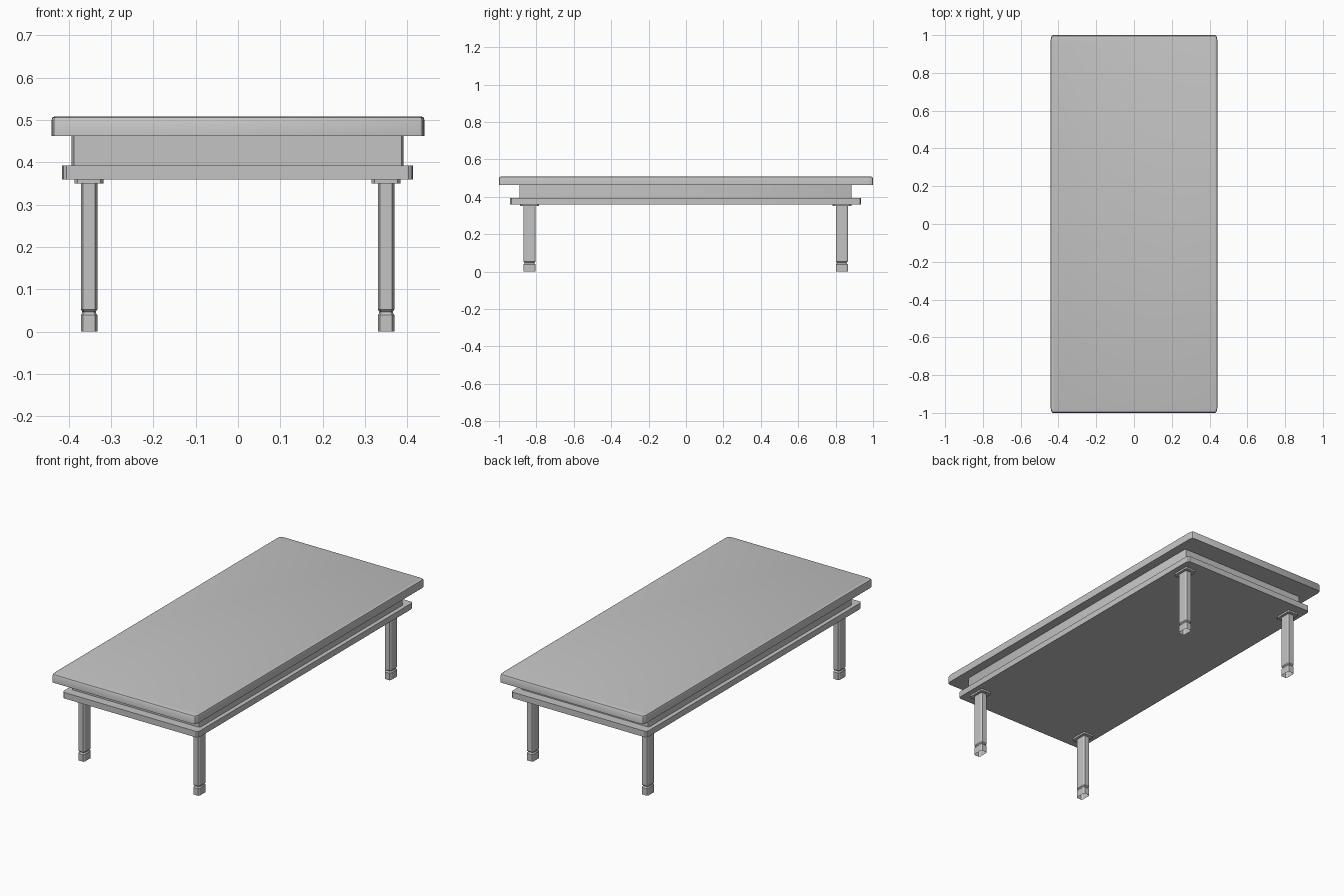
import bpy, bmesh, math

if "Cube" in bpy.data.objects:
    bpy.data.objects.remove(bpy.data.objects["Cube"])

grey = bpy.data.materials.new("grey")
grey.diffuse_color = (0.55, 0.55, 0.55, 1)
grey.use_nodes = True
grey.node_tree.nodes["Principled BSDF"].inputs["Base Color"].default_value = grey.diffuse_color


def ring(bm, z, hx, hy, rx, ry, segs):
    """Counter-clockwise rectangle with rounded or chamfered corners."""
    verts = []
    for i, (sx, sy) in enumerate(((1, 1), (-1, 1), (-1, -1), (1, -1))):
        for k in range(segs + 1):
            a = math.radians(90) * (i + k / segs)
            verts.append(bm.verts.new((sx * (hx - rx) + rx * math.cos(a),
                                       sy * (hy - ry) + ry * math.sin(a), z)))
    return verts


def block(name, sections, corner, segs=1, centre=(0, 0), open_bottom=False):
    """Stack of (z, half x, half y) sections joined into one solid."""
    bm = bmesh.new()
    rings = [ring(bm, *s, *corner, segs) for s in sections]
    for lo, hi in zip(rings, rings[1:]):
        n = len(lo)
        for i in range(n):
            j = (i + 1) % n
            bm.faces.new((lo[i], lo[j], hi[j], hi[i]))
    bm.faces.new(rings[-1])
    if not open_bottom:
        bm.faces.new(rings[0][::-1])
    mesh = bpy.data.meshes.new(name)
    bm.to_mesh(mesh)
    bm.free()
    mesh.materials.append(grey)
    ob = bpy.data.objects.new(name, mesh)
    ob.location = (*centre, 0)
    bpy.context.collection.objects.link(ob)
    bpy.ops.object.select_all(action='DESELECT')
    ob.select_set(True)
    bpy.context.view_layer.objects.active = ob
    bpy.ops.object.shade_smooth_by_angle(angle=math.radians(30))
    return ob


# Table top with softened upper edge
block("table_top", [(0.463, 0.441, 1.0), (0.499, 0.441, 1.0),
                    (0.506, 0.439, 0.996), (0.509, 0.433, 0.985)],
      (0.012, 0.025), segs=3)

# Recessed apron and the moulding slab below it
block("apron", [(0.393, 0.392, 0.888), (0.463, 0.392, 0.888)],
      (0.005, 0.01), centre=(-0.001, -0.003))
block("lower_frame", [(0.36, 0.415, 0.938), (0.393, 0.415, 0.938)],
      (0.011, 0.02), segs=2, centre=(-0.001, -0.002))

# Four legs, each with a mounting plate, a grooved ankle and a hollow foot
for sx, side in ((-1, "left"), (1, "right")):
    for sy, end in ((-1, "front"), (1, "back")):
        c = (sx * 0.351 - 0.001, sy * 0.8345 - 0.0015)
        block(f"{end}_{side}_leg_plate",
              [(0.35, 0.034, 0.051), (0.36, 0.034, 0.051)],
              (0.007, 0.01), centre=c)
        block(f"{end}_{side}_leg",
              [(0.0, 0.0195, 0.032), (0.039, 0.0195, 0.032),
               (0.043, 0.017, 0.028), (0.047, 0.016, 0.026),
               (0.053, 0.0195, 0.032), (0.35, 0.0195, 0.032)],
              (0.005, 0.008), centre=c, open_bottom=True)
